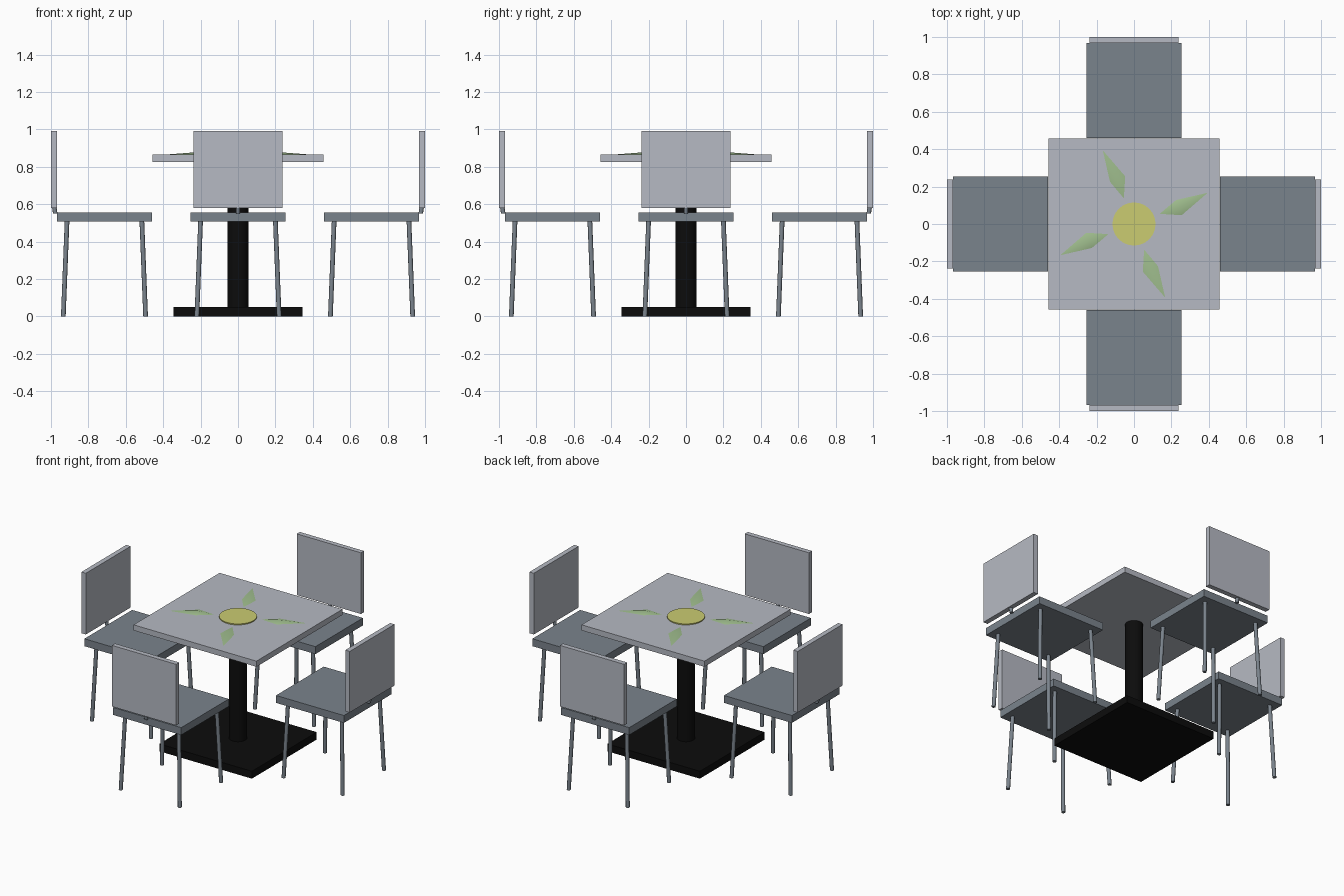
import bpy, bmesh, math
from mathutils import Vector, Matrix

if "Cube" in bpy.data.objects:
    bpy.data.objects.remove(bpy.data.objects["Cube"])


def material(name, rgb):
    m = bpy.data.materials.new(name)
    lin = [(c / 255 / 12.92 if c < 11 else ((c / 255 + 0.055) / 1.055) ** 2.4) for c in rgb]
    m.diffuse_color = (*lin, 1)
    m.use_nodes = True
    m.node_tree.nodes["Principled BSDF"].inputs["Base Color"].default_value = m.diffuse_color
    return m


PALE = material("pale_grey", (182, 186, 195))
SLATE = material("slate_grey", (122, 131, 140))
BLACK = material("black", (12, 12, 12))
YELLOW = material("yellow", (203, 204, 113))
GREEN = material("leaf_green", (160, 190, 142))


def finish(bm, name, mat, turn=0.0, smooth=False):
    bmesh.ops.recalc_face_normals(bm, faces=bm.faces)
    bm.transform(Matrix.Rotation(turn, 4, 'Z'))
    me = bpy.data.meshes.new(name)
    bm.to_mesh(me)
    bm.free()
    me.materials.append(mat)
    ob = bpy.data.objects.new(name, me)
    bpy.context.collection.objects.link(ob)
    if smooth:
        bpy.ops.object.select_all(action='DESELECT')
        ob.select_set(True)
        bpy.context.view_layer.objects.active = ob
        bpy.ops.object.shade_smooth_by_angle(angle=math.radians(40))
    return ob


def box(name, mat, lo, hi, turn=0.0):
    bm = bmesh.new()
    bmesh.ops.create_cube(bm, size=1)
    lo, hi = Vector(lo), Vector(hi)
    for v in bm.verts:
        v.co = (lo + hi) / 2 + v.co * (hi - lo)
    return finish(bm, name, mat, turn)


def rod(name, mat, start, end, radius, sides=16, turn=0.0):
    # Cylinder whose end rings stay level, so tilted rods stand flat
    bm = bmesh.new()
    rings = []
    for p in (start, end):
        rings.append([bm.verts.new(Vector(p) + radius * Vector(
            (math.cos(i * math.tau / sides), math.sin(i * math.tau / sides), 0)))
            for i in range(sides)])
    for i in range(sides):
        j = (i + 1) % sides
        bm.faces.new((rings[0][i], rings[0][j], rings[1][j], rings[1][i]))
    for r in rings:
        bm.faces.new(r)
    return finish(bm, name, mat, turn, smooth=True)


# Table
box("table_base", BLACK, (-0.345, -0.345, 0), (0.345, 0.345, 0.05))
rod("table_post", BLACK, (0, 0, 0.04), (0, 0, 0.827), 0.055, 32)
box("table_top", PALE, (-0.458, -0.458, 0.827), (0.458, 0.458, 0.865))

# Flower on the table top: disc and four low ridged leaves
rod("flower_centre", YELLOW, (0, 0, 0.863), (0, 0, 0.872), 0.115, 32)
LEAF = [(-0.17, 0.40), (-0.045, 0.255), (-0.053, 0.133), (-0.13, 0.225)]
for k in range(4):
    bm = bmesh.new()
    rim = [bm.verts.new((x, y, 0.8645)) for x, y in LEAF]
    peak = bm.verts.new((-0.088, 0.24, 0.877))
    for i in range(4):
        bm.faces.new((rim[i], rim[(i + 1) % 4], peak))
    bm.faces.new(rim)
    finish(bm, f"leaf_{k + 1}", GREEN, k * math.pi / 2, smooth=True)

# Four chairs, one on each side of the table
for k in range(4):
    t = k * math.pi / 2
    n = k + 1
    box(f"seat_{n}", SLATE, (-0.254, -0.967, 0.507), (0.254, -0.461, 0.557), t)
    box(f"backrest_{n}", PALE, (-0.239, -1.0, 0.58), (0.239, -0.967, 0.992), t)
    rod(f"backrest_post_{n}", SLATE, (0, -0.977, 0.55), (0, -0.983, 0.59), 0.012, 12, t)
    for sx in (-1, 1):
        for sy in (-1, 1):
            rod(f"chair_leg_{n}", SLATE, (sx * 0.22, -0.714 + sy * 0.22, 0),
                (sx * 0.2, -0.714 + sy * 0.2, 0.51), 0.0125, 12, t)
